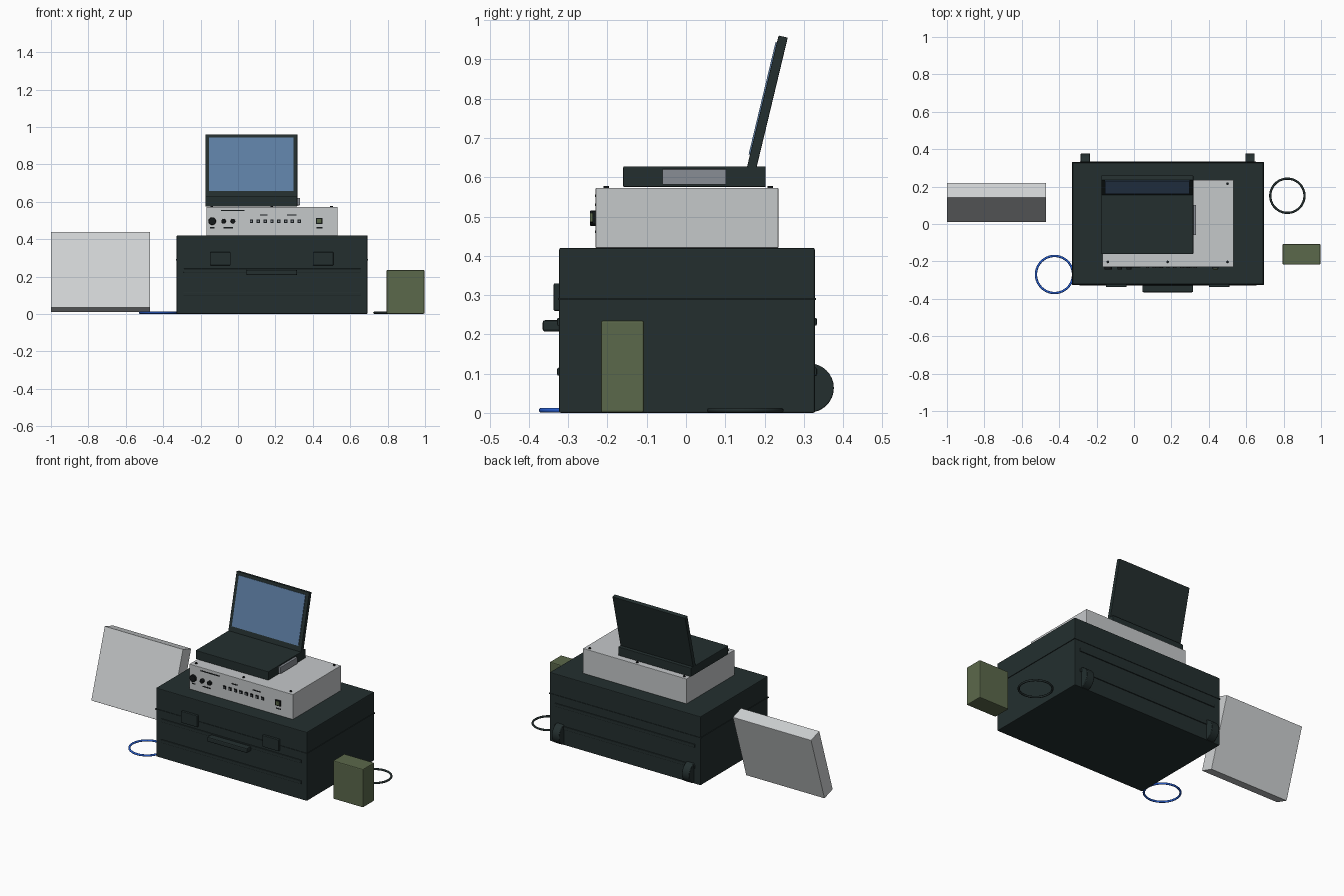
import bpy
from math import radians, pi, sin, cos
from mathutils import Vector, Matrix

cube = bpy.data.objects.get("Cube")
if cube:
    bpy.data.objects.remove(cube, do_unlink=True)


def material(name, r, g, b):
    m = bpy.data.materials.new(name)
    m.use_nodes = True
    m.diffuse_color = (r, g, b, 1)
    m.node_tree.nodes["Principled BSDF"].inputs["Base Color"].default_value = (r, g, b, 1)
    return m


DARK = material("dark plastic", 0.017, 0.028, 0.028)
BLACK = material("black fittings", 0.007, 0.009, 0.01)
GREY = material("light grey metal", 0.56, 0.58, 0.59)
PALE = material("pale panel", 0.63, 0.65, 0.66)
STEEL = material("steel grey", 0.25, 0.27, 0.30)
GLASS = material("screen blue", 0.11, 0.21, 0.37)
OLIVE = material("olive green", 0.105, 0.14, 0.07)
BLUE = material("cable blue", 0.02, 0.11, 0.62)


def finish(obj, name, mat, bevel=0):
    obj.name = name
    obj.data.materials.append(mat)
    if bevel:
        mod = obj.modifiers.new("Bevel", "BEVEL")
        mod.width, mod.segments = bevel, 2
    return obj


def box(name, mat, x, y, z, bevel=0, tilt=0):
    """Box from (min, max) ranges, optionally leaning back about its centre."""
    bpy.ops.mesh.primitive_cube_add(size=1)
    obj = bpy.context.object
    size = Vector([r[1] - r[0] for r in (x, y, z)])
    obj.data.transform(Matrix.Diagonal(size).to_4x4())
    obj.location = [(r[0] + r[1]) / 2 for r in (x, y, z)]
    obj.rotation_euler.x = -tilt
    return finish(obj, name, mat, bevel)


def cylinder(name, mat, radius, depth, loc, rot=(0, 0, 0), bevel=0):
    bpy.ops.mesh.primitive_cylinder_add(vertices=32, radius=radius, depth=depth,
                                        location=loc, rotation=rot)
    obj = finish(bpy.context.object, name, mat, bevel)
    bpy.ops.object.shade_smooth_by_angle()
    return obj


def ring(name, mat, major, minor, loc):
    bpy.ops.mesh.primitive_torus_add(major_radius=major, minor_radius=minor,
                                     major_segments=64, minor_segments=12, location=loc)
    finish(bpy.context.object, name, mat)
    bpy.ops.object.shade_smooth()


# Transport case with seam, ribs, latches, handle and wheels
box("case_body", DARK, (-0.328, 0.692), (-0.323, 0.328), (0, 0.42), 0.004)
box("case_lid_seam", DARK, (-0.332, 0.696), (-0.326, 0.331), (0.287, 0.293))
for side, y in (("front", -0.323), ("back", 0.328)):
    for level, z in (("lower", 0.105), ("upper", 0.232)):
        box(f"{side}_{level}_rib", DARK, (-0.292, 0.656), (y - 0.005, y + 0.005),
            (z - 0.010, z + 0.010), 0.003)
for side, x in (("right", -0.095), ("left", 0.455)):
    box(f"{side}_latch", DARK, (x - 0.055, x + 0.055), (-0.337, -0.32), (0.26, 0.33), 0.003)
box("case_handle", DARK, (0.045, 0.316), (-0.365, -0.32), (0.207, 0.236), 0.006)
for side, x in (("right", -0.26), ("left", 0.62)):
    cylinder(f"{side}_wheel", DARK, 0.0625, 0.05, (x, 0.314, 0.0635), (0, pi / 2, 0), 0.003)

# Instrument box with its front panel controls
box("instrument_box", GREY, (-0.168, 0.532), (-0.23, 0.235), (0.42, 0.573), 0.002)
for i, x in enumerate((-0.14, 0.18, 0.50)):
    for j, y in enumerate((-0.203, 0.215)):
        cylinder(f"lid_screw_{i}_{j}", BLACK, 0.007, 0.006, (x, y, 0.575))
for name, x, r in (("main_connector", -0.138, 0.020), ("first_jack", -0.077, 0.0125),
                   ("second_jack", -0.027, 0.0125)):
    cylinder(name, BLACK, r, 0.016, (x, -0.236, 0.496), (pi / 2, 0, 0), 0.002)
for i in range(8):
    x = 0.072 + i * 0.0365
    box(f"port_{i}", BLACK, (x - 0.009, x + 0.009), (-0.235, -0.228), (0.486, 0.504))
    box(f"port_core_{i}", STEEL, (x - 0.004, x + 0.004), (-0.237, -0.234), (0.491, 0.499))
box("power_button_frame", BLACK, (0.418, 0.453), (-0.238, -0.228), (0.481, 0.514))
box("power_button", OLIVE, (0.423, 0.448), (-0.245, -0.23), (0.486, 0.509), 0.002)
for i, (a, b, z) in enumerate(((-0.09, 0.035, 0.553), (-0.15, -0.126, 0.461),
                               (-0.078, -0.026, 0.461), (0.118, 0.158, 0.530),
                               (0.262, 0.312, 0.530), (0.42, 0.452, 0.461))):
    box(f"panel_marking_{i}", BLACK, (a, b), (-0.232, -0.229), (z - 0.003, z + 0.003))

# Open laptop computer
box("laptop_base", DARK, (-0.175, 0.317), (-0.16, 0.203), (0.575, 0.628), 0.003)
box("laptop_side_bay", STEEL, (0.31, 0.331), (-0.06, 0.102), (0.581, 0.621), 0.002)
lean = radians(13.5)
cy, cz = 0.207, 0.79
box("laptop_lid", DARK, (-0.175, 0.317), (cy - 0.012, cy + 0.012),
    (cz - 0.173, cz + 0.173), 0.002, lean)
sy = cy - 0.0125 * cos(lean) + 0.008 * sin(lean)
sz = cz + 0.0125 * sin(lean) + 0.008 * cos(lean)
box("laptop_screen", GLASS, (-0.154, 0.296), (sy - 0.003, sy + 0.003),
    (sz - 0.147, sz + 0.147), 0, lean)

# Leaning flat panel
box("leaning_panel", PALE, (-1.0, -0.47), (0.073, 0.157), (0.0125, 0.4375), 0.002, radians(17.8))

# Battery pack and coiled cables
box("battery_pack", OLIVE, (0.794, 0.997), (-0.217, -0.107), (0.001, 0.235), 0.005)
ring("blue_cable_loop", BLUE, 0.099, 0.006, (-0.425, -0.27, 0.0065))
ring("dark_cable_loop", DARK, 0.0915, 0.006, (0.82, 0.151, 0.0065))
